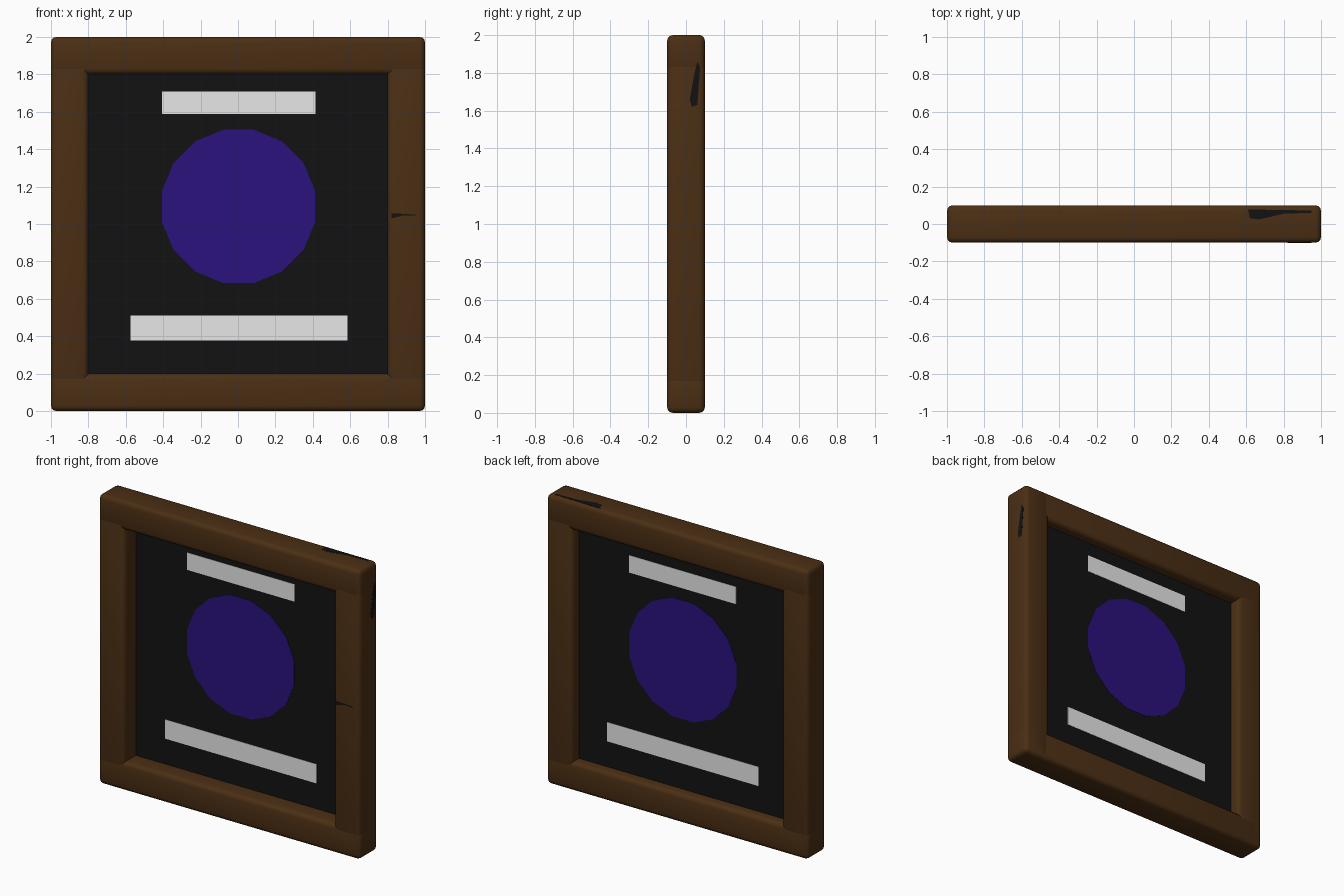
import bpy, bmesh, math
from mathutils import Matrix, Vector

if "Cube" in bpy.data.objects:
    bpy.data.objects.remove(bpy.data.objects["Cube"])

PANEL_Y = 0.027


def material(name, rgb):
    m = bpy.data.materials.new(name)
    m.diffuse_color = (*rgb, 1)
    m.use_nodes = True
    m.node_tree.nodes["Principled BSDF"].inputs["Base Color"].default_value = m.diffuse_color
    return m


WOOD = material("dark_wood", (0.07, 0.028, 0.007))
BLACK = material("black", (0.006, 0.006, 0.006))
PURPLE = material("deep_purple", (0.024, 0.006, 0.2))
PALE = material("pale_grey", (0.8, 0.8, 0.8))


def finish(bm, name, mat):
    bmesh.ops.recalc_face_normals(bm, faces=bm.faces)
    me = bpy.data.meshes.new(name)
    bm.to_mesh(me)
    bm.free()
    ob = bpy.data.objects.new(name, me)
    bpy.context.collection.objects.link(ob)
    me.materials.append(mat)
    return ob


def box(name, centre, size, mat, bevel=0):
    bm = bmesh.new()
    bmesh.ops.create_cube(bm, size=1, matrix=Matrix.Translation(centre) @ Matrix.Diagonal((*size, 1)))
    if bevel:
        bmesh.ops.bevel(bm, geom=bm.edges[:], offset=bevel, segments=3, profile=0.5, affect='EDGES')
        for f in bm.faces:
            f.smooth = True
    return finish(bm, name, mat)


def patch(name, points, depth, mat):
    """Thin plate: polygon extruded along depth."""
    bm = bmesh.new()
    face = bm.faces.new([bm.verts.new(p) for p in points])
    new = bmesh.ops.extrude_face_region(bm, geom=[face])["geom"]
    bmesh.ops.translate(bm, vec=Vector(depth), verts=[v for v in new if isinstance(v, bmesh.types.BMVert)])
    return finish(bm, name, mat)


# Frame: four overlapping bars with rounded edges
for name, z in (("bottom_bar", 0.1), ("top_bar", 1.9)):
    box(name, (0, 0, z), (2, 0.2, 0.2), WOOD, 0.03)
for name, x in (("left_bar", -0.9), ("right_bar", 0.9)):
    box(name, (x, 0, 1), (0.2, 0.2, 2), WOOD, 0.03)

# Thin panel, with its painted shapes showing on both sides
box("panel", (0, PANEL_Y, 1), (1.64, 0.002, 1.64), BLACK)
box("upper_stripe", (0.005, PANEL_Y, 1.648), (0.82, 0.006, 0.12), PALE)
box("lower_stripe", (0.005, PANEL_Y, 0.443), (1.16, 0.006, 0.133), PALE)
r = 0.41 / math.cos(math.pi / 16)
disc = [(0.003 + r * math.cos((i + 0.5) * math.pi / 8), PANEL_Y - 0.003,
         1.094 + r * math.sin((i + 0.5) * math.pi / 8)) for i in range(16)]
patch("disc", disc, (0, 0.006, 0), PURPLE)

# Dark worn spots on the wood
top = [(0.56, 0.07), (0.61, 0.075), (0.62, 0.03), (0.67, 0.025), (0.8, 0.055), (0.95, 0.06), (0.95, 0.072), (0.6, 0.078)]
patch("top_wear", [(x, y, 1.999) for x, y in top[1:]], (0, 0, 0.002), BLACK)
side = [(0.02, 1.66), (0.03, 1.62), (0.06, 1.63), (0.075, 1.83), (0.06, 1.86), (0.045, 1.8)]
patch("side_wear", [(0.999, y, z) for y, z in side], (0.002, 0, 0), BLACK)
crack = [(0.82, 1.03), (0.88, 1.045), (0.95, 1.045), (0.95, 1.05), (0.82, 1.058)]
patch("front_crack", [(x, -0.101, z) for x, z in crack], (0, 0.002, 0), BLACK)
